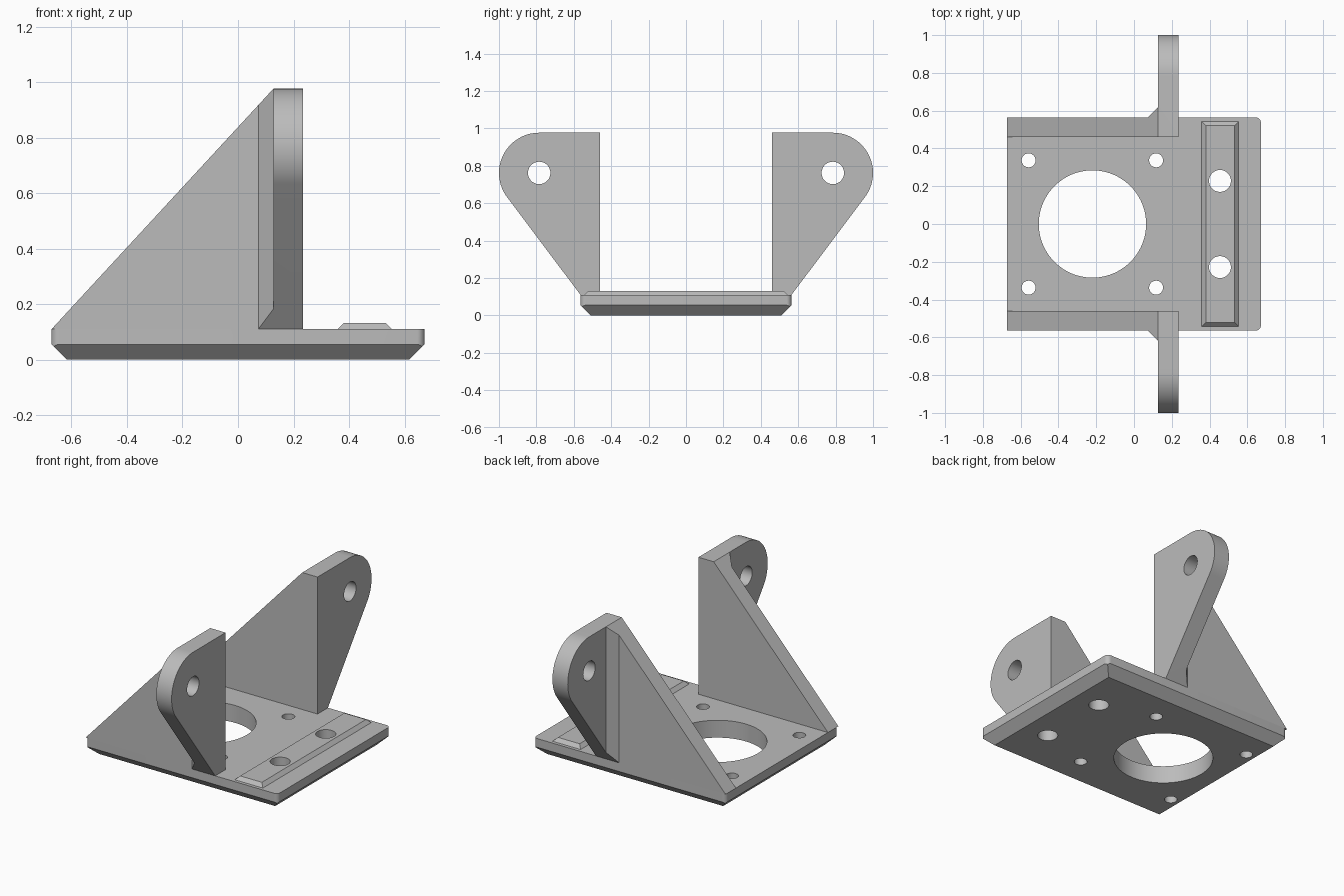
import bpy, bmesh
from math import radians, sin, cos, atan2, asin, hypot, pi
from mathutils import Matrix, Vector

if "Cube" in bpy.data.objects:
    bpy.data.objects.remove(bpy.data.objects["Cube"])

# Main sizes
HX, HY = 0.672, 0.564            # half size of the base plate
DECK, CHAMFER, CORNER = 0.11, 0.055, 0.027
WALL_IN = 0.46                   # inner face of the side walls
LUG_X0, LUG_X1, TOP = 0.128, 0.235, 0.977
PIVOT_Y, PIVOT_Z, LUG_R = 0.785, 0.762, 0.215

grey = bpy.data.materials.new("satin_grey")
grey.use_nodes = True
grey.diffuse_color = (0.5, 0.5, 0.5, 1)
grey.node_tree.nodes["Principled BSDF"].inputs["Base Color"].default_value = (0.5, 0.5, 0.5, 1)


def finish(name, bm):
    bmesh.ops.recalc_face_normals(bm, faces=bm.faces)
    mesh = bpy.data.meshes.new(name)
    bm.to_mesh(mesh)
    bm.free()
    mesh.materials.append(grey)
    obj = bpy.data.objects.new(name, mesh)
    bpy.context.collection.objects.link(obj)
    return obj


def hull(name, points):
    bm = bmesh.new()
    for p in points:
        bm.verts.new(p)
    bmesh.ops.convex_hull(bm, input=bm.verts)
    bmesh.ops.dissolve_limit(bm, angle_limit=radians(0.5), verts=bm.verts, edges=bm.edges)
    return finish(name, bm)


def prism(name, outline, offset):
    bm = bmesh.new()
    face = bm.faces.new([bm.verts.new(p) for p in outline])
    side = bmesh.ops.extrude_face_region(bm, geom=[face])
    verts = [v for v in side["geom"] if isinstance(v, bmesh.types.BMVert)]
    bmesh.ops.translate(bm, vec=offset, verts=verts)
    return finish(name, bm)


def cylinder(center, radius, axis="Z", sides=48):
    bm = bmesh.new()
    turn = Matrix.Rotation(pi / 2, 4, "Y") if axis == "X" else Matrix()
    bmesh.ops.create_cone(bm, cap_ends=True, segments=sides, radius1=radius, radius2=radius,
                          depth=1, matrix=Matrix.Translation(Vector(center)) @ turn)
    cutter = finish("hole_cutter", bm)
    cutter.hide_render = True
    return cutter


def apply_all(obj):
    bpy.ops.object.select_all(action="DESELECT")
    obj.select_set(True)
    bpy.context.view_layer.objects.active = obj
    for mod in list(obj.modifiers):
        bpy.ops.object.modifier_apply(modifier=mod.name)


def combine(obj, tools, operation):
    for tool in tools:
        mod = obj.modifiers.new("combine", "BOOLEAN")
        mod.operation, mod.solver, mod.object = operation, "EXACT", tool
    apply_all(obj)
    for tool in tools:
        bpy.data.objects.remove(tool)


def tidy(obj):
    bm = bmesh.new()
    bm.from_mesh(obj.data)
    bmesh.ops.remove_doubles(bm, verts=bm.verts, dist=0.0005)
    bmesh.ops.dissolve_limit(bm, angle_limit=radians(0.5), verts=bm.verts, edges=bm.edges)
    bm.to_mesh(obj.data)
    bm.free()
    apply_all(obj)
    bpy.ops.object.shade_smooth_by_angle(angle=radians(25))


# Base plate: rounded corners, underside bevelled
points = []
for sx in (-1, 1):
    for sy in (-1, 1):
        points.append((sx * (HX - CHAMFER), sy * (HY - CHAMFER), 0))
        for i in range(9):
            a = i * pi / 16
            x, y = HX - CORNER * (1 - cos(a)), HY - CORNER * (1 - sin(a))
            low = CHAMFER - min(HX - x, HY - y)
            points += [(sx * x, sy * y, low), (sx * x, sy * y, DECK)]
base = hull("base_plate", points)

# Raised rail with sloped sides
rail = hull("raised_rail", [(0.456 + sx * (0.098 - d), sy * (0.543 - d), z)
                            for sx in (-1, 1) for sy in (-1, 1)
                            for d, z in ((0, DECK), (0.022, 0.132))])

# Holes through plate and rail
def rail_holes():
    return [cylinder((0.455, s * 0.228, 0), 0.058) for s in (-1, 1)]

screws = [cylinder((x, s * 0.337, 0), 0.037, sides=32) for x in (-0.558, 0.117) for s in (-1, 1)]
combine(base, [cylinder((-0.22, 0, 0), 0.284, sides=96)] + screws + rail_holes(), "DIFFERENCE")
combine(rail, rail_holes(), "DIFFERENCE")
tidy(base)
tidy(rail)

# Side wall: sloped gusset running along the plate edge
wall = prism("side_brackets",
             [(x, WALL_IN, z) for x, z in
              ((-HX, DECK), (LUG_X1, DECK), (LUG_X1, TOP), (LUG_X0, TOP))],
             (0, HY - WALL_IN, 0))

# Pivot lug: flat plate with a rounded outer end, tangent to its lower edge
dy, dz = PIVOT_Y - HY, PIVOT_Z - DECK
start = atan2(dz, dy) - asin(LUG_R / hypot(dy, dz)) - pi / 2
steps = 32
arc = [start + (pi / 2 - start) * i / steps for i in range(steps + 1)]
outline = [(WALL_IN, DECK), (HY, DECK)]
outline += [(PIVOT_Y + LUG_R * cos(a), PIVOT_Z + LUG_R * sin(a)) for a in arc]
outline.append((WALL_IN, PIVOT_Z + LUG_R))
lug = prism("pivot_lug", [(LUG_X0, y, z) for y, z in outline], (LUG_X1 - LUG_X0, 0, 0))

# Corner web between wall and lug
web = 0.055
slope = (TOP - DECK) / (LUG_X0 + HX)
rise = web / -sin(start) * cos(start)
corner = hull("corner_web", [
    (LUG_X0 - web, HY, DECK), (LUG_X0, HY, DECK), (LUG_X0, HY + web, DECK + rise),
    (LUG_X0 - web, HY, TOP - web * slope), (LUG_X0, HY, TOP), (LUG_X0, HY + web, TOP)])

combine(wall, [lug, corner], "UNION")
combine(wall, [cylinder((LUG_X0, PIVOT_Y, PIVOT_Z), 0.06, "X")], "DIFFERENCE")
mirror = wall.modifiers.new("mirror", "MIRROR")
mirror.use_axis = (False, True, False)
tidy(wall)
